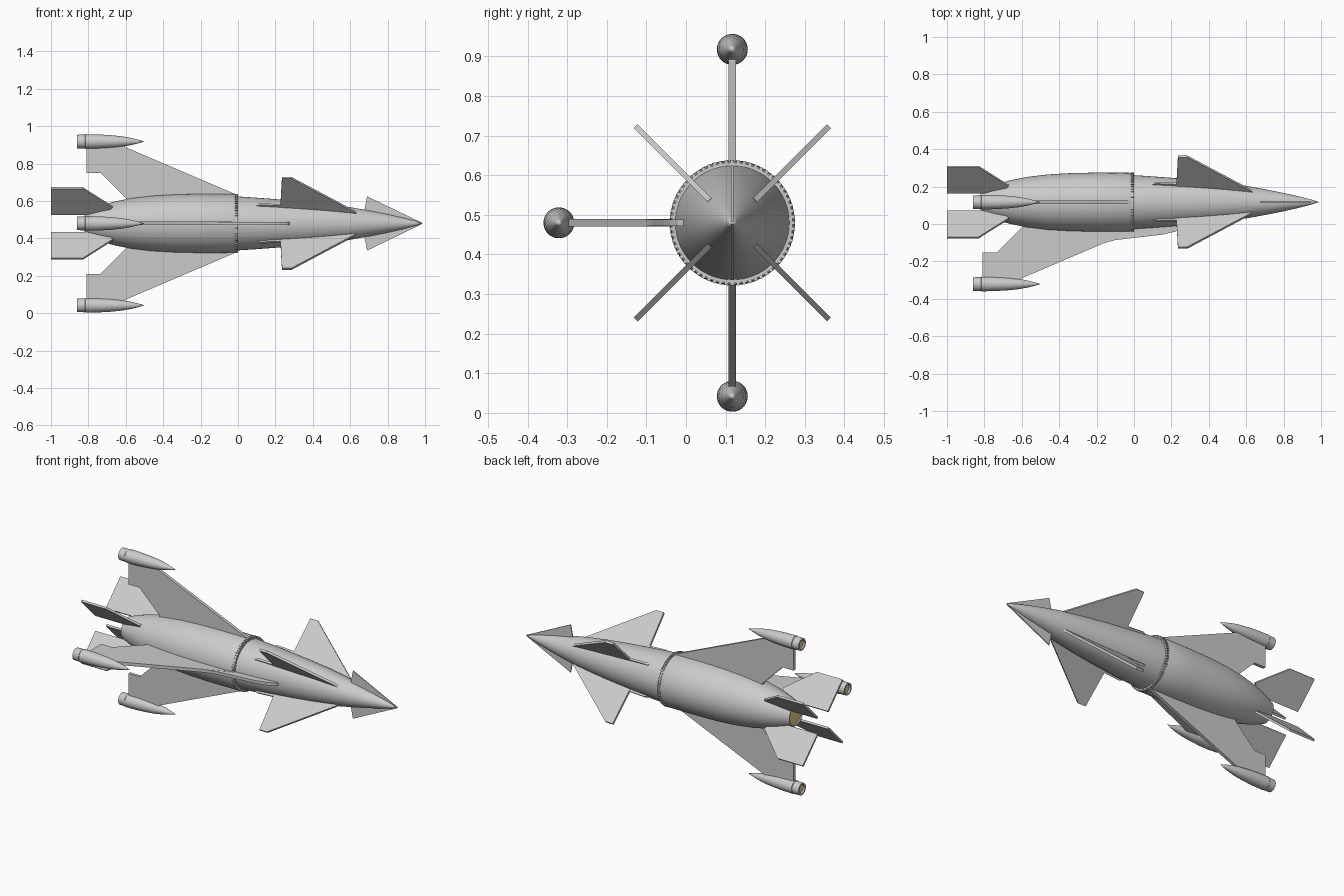
import bpy, bmesh, math
from mathutils import Matrix, Vector

if "Cube" in bpy.data.objects:
    bpy.data.objects.remove(bpy.data.objects["Cube"])

AXIS = Vector((0, 0.117, 0.48))   # centre line of the fuselage
DIAG = (45, 135, 225, 315)

gold = bpy.data.materials.new("engine_gold")
gold.diffuse_color = (0.8, 0.66, 0.25, 1)
gold.use_nodes = True
gold.node_tree.nodes["Principled BSDF"].inputs["Base Color"].default_value = gold.diffuse_color


def finish(bm, name, mat=None, smooth=True):
    bmesh.ops.recalc_face_normals(bm, faces=bm.faces)
    me = bpy.data.meshes.new(name)
    bm.to_mesh(me)
    bm.free()
    ob = bpy.data.objects.new(name, me)
    bpy.context.collection.objects.link(ob)
    if mat:
        me.materials.append(mat)
    if smooth:
        bpy.ops.object.select_all(action='DESELECT')
        ob.select_set(True)
        bpy.context.view_layer.objects.active = ob
        bpy.ops.object.shade_smooth_by_angle(angle=math.radians(30))
    return ob


def lathe(name, profile, centre=AXIS, sides=64, mat=None):
    """Revolve (x, radius) points about the x axis."""
    bm = bmesh.new()
    vs = [bm.verts.new((x, 0, r)) for x, r in profile]
    es = [bm.edges.new(p) for p in zip(vs, vs[1:])]
    bmesh.ops.spin(bm, geom=vs + es, cent=(0, 0, 0), axis=(1, 0, 0),
                   angle=math.tau, steps=sides, use_duplicate=False)
    bmesh.ops.remove_doubles(bm, verts=bm.verts, dist=1e-5)
    bmesh.ops.translate(bm, verts=bm.verts, vec=centre)
    return finish(bm, name, mat)


def plate(name, outline, angle, thick):
    """Flat panel from (x, radius) points, turned about the fuselage axis."""
    bm = bmesh.new()
    f = bm.faces.new([bm.verts.new((x, -thick / 2, r)) for x, r in outline])
    ext = bmesh.ops.extrude_face_region(bm, geom=[f])["geom"]
    bmesh.ops.translate(bm, vec=(0, thick, 0),
                        verts=[v for v in ext if isinstance(v, bmesh.types.BMVert)])
    bm.transform(Matrix.Translation(AXIS) @ Matrix.Rotation(math.radians(angle), 4, 'X'))
    return finish(bm, name, smooth=False)


# Fuselage: nose section and rear section with recessed exhaust
lathe("nose_section", [(0.99, 0), (0.95, 0.013), (0.88, 0.031), (0.8, 0.049), (0.7, 0.069),
                       (0.6, 0.087), (0.48, 0.103), (0.35, 0.117), (0.2, 0.13),
                       (0.08, 0.139), (0, 0.144), (-0.02, 0.144)])
lathe("rear_section", [(-0.015, 0.14), (-0.015, 0.154), (-0.025, 0.157), (-0.2, 0.158),
                       (-0.34, 0.155), (-0.46, 0.148), (-0.57, 0.135), (-0.66, 0.117),
                       (-0.74, 0.095), (-0.79, 0.077), (-0.82, 0.066), (-0.82, 0.061),
                       (-0.80, 0.061)])
lathe("main_exhaust", [(-0.812, 0.062), (-0.812, 0)], mat=gold)

# Toothed joint ring
lathe("joint_ring", [(-0.016, 0.14), (-0.016, 0.152), (0, 0.152), (0, 0.14)])
bm = bmesh.new()
for i in range(64):
    m = (Matrix.Translation(AXIS) @ Matrix.Rotation(math.tau * i / 64, 4, 'X')
         @ Matrix.Translation((-0.008, 0, 0.152)) @ Matrix.Diagonal((0.018, 0.009, 0.013, 1)))
    bmesh.ops.create_cube(bm, size=1, matrix=m)
finish(bm, "joint_ring_teeth", smooth=False)

# Main wings with engine pods: up, down and front side
wing = [(-0.81, 0.41), (-0.81, 0.27), (-0.735, 0.27), (-0.6, 0.135), (-0.6, 0.05),
        (-0.05, 0.05), (-0.01, 0.155), (-0.6, 0.407), (-0.62, 0.42)]
for side, a in (("top", 0), ("bottom", 180), ("side", 90)):
    plate(side + "_wing", wing, a, 0.019)
    c = AXIS + Matrix.Rotation(math.radians(a), 3, 'X') @ Vector((0, 0, 0.438))
    lathe(side + "_pod", [(-0.5, 0), (-0.53, 0.009), (-0.57, 0.019), (-0.62, 0.028),
                          (-0.68, 0.034), (-0.75, 0.038), (-0.815, 0.039),
                          (-0.817, 0.036)], c, 40)
    lathe(side + "_pod_nozzle", [(-0.815, 0.02), (-0.818, 0.037), (-0.86, 0.036),
                                 (-0.86, 0.027), (-0.845, 0.025)], c, 40)
    lathe(side + "_pod_exhaust", [(-0.85, 0.027), (-0.85, 0)], c, 40, gold)

# Leading extension of the side wing
plate("side_wing_strake", [(-0.4, 0.1), (0.2, 0.1), (0.28, 0.115), (0.265, 0.137),
                           (0.22, 0.158), (0.15, 0.174), (-0.1, 0.203), (-0.17, 0.222),
                           (-0.4, 0.32)], 90, 0.017)

# Diagonal front fins with root rails, and diagonal tail fins
for n, a in enumerate(DIAG, 1):
    plate(f"front_fin_{n}", [(0.225, 0.09), (0.235, 0.345), (0.285, 0.345),
                             (0.635, 0.082), (0.6, 0.07)], a, 0.014)
    plate(f"fin_rail_{n}", [(0.1, 0.12), (0.1, 0.14), (0.12, 0.146), (0.38, 0.132),
                            (0.41, 0.126), (0.41, 0.1)], a, 0.012)
    plate(f"tail_fin_{n}", [(-1, 0.07), (-1, 0.268), (-0.83, 0.268), (-0.67, 0.125),
                            (-0.7, 0.09), (-0.76, 0.07)], a, 0.012)

# Vertical nose blades
for side, a in (("upper", 0), ("lower", 180)):
    plate(side + "_nose_blade", [(0.67, 0.04), (0.69, 0.145), (0.985, 0.003), (0.9, 0)], a, 0.006)
